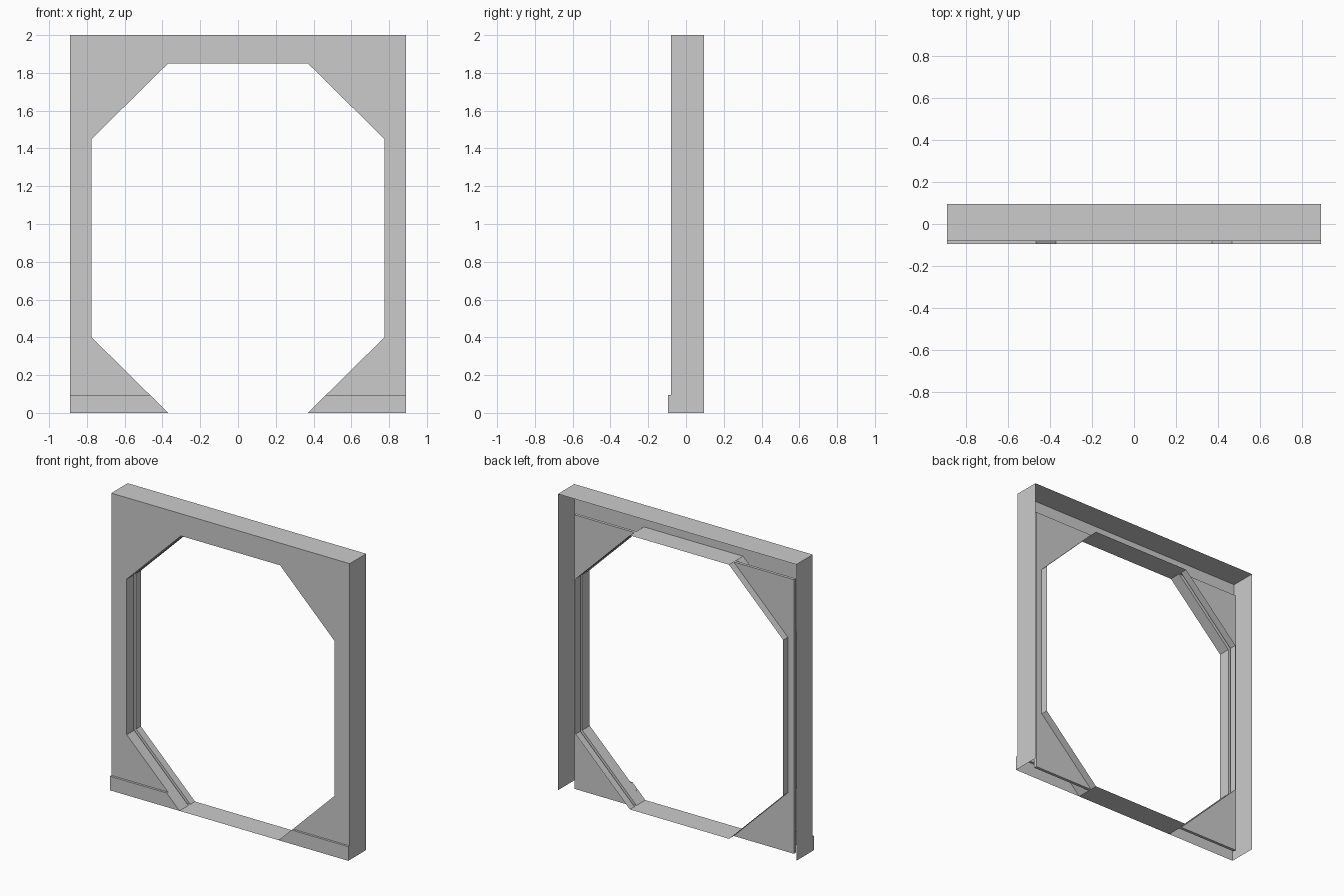
import bpy, bmesh

if "Cube" in bpy.data.objects:
    bpy.data.objects.remove(bpy.data.objects["Cube"])

# Key depths (y) and the right half of the octagonal opening, bottom to top (x, z)
FRONT, BACK, LIP = -0.08, 0.095, 0.07
SLOT0, SLOT1, BASE = 0.0, 0.02, -0.095
OPENING = [(0.37, 0), (0.775, 0.4), (0.775, 1.45), (0.37, 1.85)]
W, H, SKIRT, SKIRT_X = 0.89, 2.0, 0.095, 0.466


def finish(name, bm):
    mesh = bpy.data.meshes.new(name)
    bm.to_mesh(mesh)
    bm.free()
    obj = bpy.data.objects.new(name, mesh)
    bpy.context.collection.objects.link(obj)
    mirror = obj.modifiers.new("mirror", 'MIRROR')
    mirror.use_clip = True
    mirror.merge_threshold = 0.0001


def build(name, panels=(), ribbons=()):
    """panels: (y, outline) flat sheets; ribbons: (y0, y1, path) sheets swept in depth."""
    bm = bmesh.new()
    for y, outline in panels:
        bm.faces.new([bm.verts.new((x, y, z)) for x, z in outline])
    for y0, y1, path in ribbons:
        a = [bm.verts.new((x, y0, z)) for x, z in path]
        b = [bm.verts.new((x, y1, z)) for x, z in path]
        for i in range(len(path) - 1):
            bm.faces.new((a[i], a[i + 1], b[i + 1], b[i]))
    bmesh.ops.remove_doubles(bm, verts=bm.verts, dist=0.0001)
    bmesh.ops.triangulate(bm, faces=[f for f in bm.faces if len(f.verts) > 4])
    finish(name, bm)


# Outer casing: open-backed top and sides, with the front panel around the opening
build("outer_casing",
      panels=[(FRONT, [(SKIRT_X, SKIRT), (W, SKIRT), (W, H), (0, H), (0, 1.85)]
               + OPENING[:0:-1])],
      ribbons=[(FRONT, BACK, [(0, H), (W, H), (W, 0)])])

# Skirting block at the foot of each side
skirt = [(0.37, 0), (SKIRT_X, SKIRT), (W, SKIRT), (W, 0)]
build("skirting", panels=[(BASE, skirt[::-1])], ribbons=[(BASE, FRONT, skirt)])

# Lining of the opening, split by the door slot
build("front_lining", ribbons=[(FRONT, SLOT0, OPENING)])
build("rear_lining", ribbons=[(SLOT1, LIP, OPENING)])

# Lintel and threshold run through without a slot
build("lintel", ribbons=[(FRONT, LIP, [(0.37, 1.85), (0, 1.85)])])
build("threshold", ribbons=[(BASE, LIP, [(0, 0), (0.37, 0)])])

# Door pocket: two parallel sheets around the slot, closed by an outer rim
pocket = OPENING[::-1] + [(0.82, 0), (0.82, 1.85)]
build("door_pocket",
      panels=[(SLOT0, pocket), (SLOT1, pocket[::-1])],
      ribbons=[(SLOT0, SLOT1, [(0.37, 1.85), (0.82, 1.85), (0.82, 0), (0.37, 0)])])
